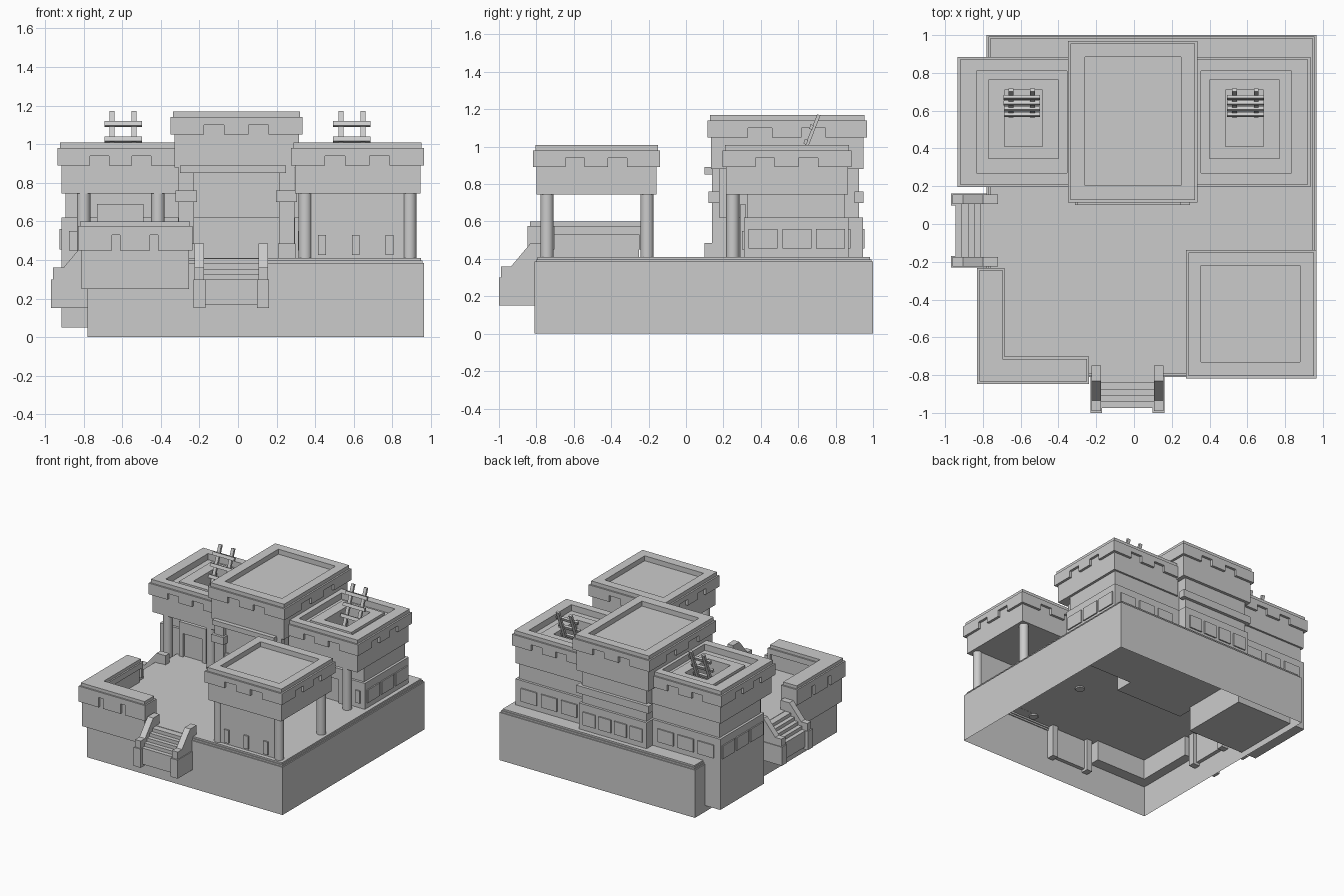
import bpy, bmesh, math
from mathutils import Matrix

if "Cube" in bpy.data.objects:
    bpy.data.objects.remove(bpy.data.objects["Cube"])


def finish(name, bm):
    bmesh.ops.recalc_face_normals(bm, faces=bm.faces)
    me = bpy.data.meshes.new(name)
    bm.to_mesh(me)
    bm.free()
    ob = bpy.data.objects.new(name, me)
    bpy.context.collection.objects.link(ob)
    return ob


def add_box(bm, x0, x1, y0, y1, z0, z1):
    m = Matrix.Translation(((x0 + x1) / 2, (y0 + y1) / 2, (z0 + z1) / 2)) @ \
        Matrix.Diagonal((x1 - x0, y1 - y0, z1 - z0, 1))
    return bmesh.ops.create_cube(bm, size=1, matrix=m)["verts"]


def boxes(name, *dims):
    bm = bmesh.new()
    for d in dims:
        add_box(bm, *d)
    return finish(name, bm)


def prism(name, pts, axis_fn, a, b):
    """Extrude a 2D profile from a to b; axis_fn maps (u, v, w) to xyz."""
    bm = bmesh.new()
    f = bm.faces.new([bm.verts.new(axis_fn(u, v, a)) for u, v in pts])
    ext = bmesh.ops.extrude_face_region(bm, geom=[f])["geom"]
    d = [q - p for p, q in zip(axis_fn(0, 0, a), axis_fn(0, 0, b))]
    bmesh.ops.translate(bm, vec=d, verts=[v for v in ext if isinstance(v, bmesh.types.BMVert)])
    return finish(name, bm)


def frame(name, rect, inner, z0, z1):
    """Hollow rectangular ring between an outer and an inner rectangle."""
    bm = bmesh.new()
    def loop(r, z):
        x0, x1, y0, y1 = r
        return [bm.verts.new((x, y, z)) for x, y in ((x0, y0), (x1, y0), (x1, y1), (x0, y1))]
    rings = [loop(rect, z0), loop(rect, z1), loop(inner, z1), loop(inner, z0)]
    for k in range(4):
        a, b = rings[k], rings[(k + 1) % 4]
        for i in range(4):
            j = (i + 1) % 4
            bm.faces.new((a[i], a[j], b[j], b[i]))
    return finish(name, bm)


def grow(r, d):
    return (r[0] - d, r[1] + d, r[2] - d, r[3] + d)


def tabs(name, r, z0, z1, cuts, sides="fblr", t=0.02):
    """Blocks hanging below a band, separated by notches."""
    x0, x1, y0, y1 = r
    dims = []
    for a, b in cuts:
        xa, xb = x0 + a * (x1 - x0), x0 + b * (x1 - x0)
        ya, yb = y0 + a * (y1 - y0), y0 + b * (y1 - y0)
        side = {"f": (xa, xb, y0, y0 + t), "b": (xa, xb, y1 - t, y1),
                "l": (x0, x0 + t, ya, yb), "r": (x1 - t, x1, ya, yb)}
        dims += [side[s] + (z0, z1) for s in sides]
    return boxes(name, *dims)


WIDE = ((0, .255), (.405, .59), (.74, 1))


def roof(name, r, inner, z0, z1, floor=True):
    """Overhanging block, notched band, stepped cap with sunken roof."""
    body = grow(r, -0.02)
    if floor:
        boxes(name + "_block", body + (z0, z1 - 0.04))
    frame(name + "_band", r, inner, z1 - 0.07, z1 - 0.03)
    tabs(name + "_band_tabs", r, z1 - 0.12, z1 - 0.07, WIDE)
    frame(name + "_cap", grow(r, -0.013), inner, z1 - 0.03, z1)


def column(name, x, y):
    bm = bmesh.new()
    bmesh.ops.create_cone(bm, cap_ends=True, segments=20, radius1=0.035, radius2=0.035,
                          depth=0.36, matrix=Matrix.Translation((x, y, 0.58)))
    ob = finish(name, bm)
    bpy.context.view_layer.objects.active = ob
    ob.select_set(True)
    bpy.ops.object.shade_smooth_by_angle()
    ob.select_set(False)


# Hollow base, open underneath, with two stepped ledges
bm = bmesh.new()
low = add_box(bm, -0.78, 0.965, -0.81, 1.0, 0, 0.385)
bm.faces.ensure_lookup_table()
bmesh.ops.delete(bm, geom=[f for f in bm.faces if f.calc_center_median().z < 0.01], context="FACES")
top = [f for f in bm.faces if f.calc_center_median().z > 0.38]
for _ in range(2):
    bmesh.ops.inset_region(bm, faces=top, thickness=0.012, depth=0)
    e = bmesh.ops.extrude_face_region(bm, geom=top)
    bmesh.ops.delete(bm, geom=top, context="FACES")
    top = [g for g in e["geom"] if isinstance(g, bmesh.types.BMFace)]
    bmesh.ops.translate(bm, vec=(0, 0, 0.013), verts=list({v for f in top for v in f.verts}))
finish("base", bm)

# Rear side towers
for s, side in ((-1, "left"), (1, "right")):
    def mx(a, b):
        return (a, b) if s > 0 else (-b, -a)
    n = side + "_tower"
    boxes(n + "_lower_wall", mx(0.28, 0.915) + (0.31, 0.87, 0.05 if s < 0 else 0.25, 0.62))
    boxes(n + "_upper_wall", mx(0.28, 0.895) + (0.33, 0.85, 0.62, 0.75))
    r, hatch = mx(0.28, 0.935) + (0.195, 0.885), mx(0.485, 0.685) + (0.41, 0.71)
    roof(n, r, mx(0.355, 0.835) + (0.27, 0.81), 0.745, 1.01, floor=False)
    frame(n + "_block", grow(r, -0.02), hatch, 0.745, 0.96)
    frame(n + "_hatch_rim", mx(0.40, 0.77) + (0.345, 0.765), hatch, 0.955, 0.98)
    boxes(n + "_hatch_floor", hatch + (0.75, 0.78))
    for x in (0.415, 0.80):
        column(n + "_column", s * x, 0.25)
    # Door surround and slit panels at the front
    c = 0.61 * s
    frame_z = ((c - .12, c + .12, 0.29, 0.32, 0.60, 0.69),
               (c - .12, c - .085, 0.29, 0.32, 0.41, 0.60),
               (c + .085, c + .12, 0.29, 0.32, 0.41, 0.60))
    boxes(n + "_doorway", *frame_z)
    boxes(n + "_slit_panels", *[(s * x - .02, s * x + .02, 0.30, 0.32, 0.45, 0.55) for x in (0.33, 0.855)])
    # Window panels on outer side and back
    boxes(n + "_side_windows", *[mx(0.91, 0.925) + (y, y + 0.155, 0.455, 0.56) for y in (0.335, 0.515, 0.695)])
    boxes(n + "_back_windows", *[mx(x, x + 0.14) + (0.865, 0.88, 0.455, 0.56) for x in (0.36, 0.54, 0.72)])
    # Leaning ladder through the hatch
    cx = (0.59 if s > 0 else -0.595)
    bm = bmesh.new()
    for dx in (-0.057, 0.057):
        add_box(bm, cx + dx - .013, cx + dx + .013, -.009, .009, -0.38, 0)
    for k in range(4):
        z = -0.075 - 0.085 * k
        add_box(bm, cx - .097, cx + .097, -.022, -.004, z - .013, z + .013)
    bmesh.ops.transform(bm, verts=bm.verts, matrix=Matrix.Translation((0, 0.71, 1.17)) @ Matrix.Rotation(-0.37, 4, "X"))
    finish(n + "_ladder", bm)

# Central tower
boxes("central_lower_wall", (-0.31, 0.295, 0.16, 0.945, 0.25, 0.62))
boxes("central_upper_wall", (-0.295, 0.28, 0.17, 0.925, 0.62, 0.90))
roof("central_tower", (-0.35, 0.335, 0.115, 0.968), (-0.26, 0.25, 0.205, 0.885), 0.88, 1.17)
boxes("central_lintel", (-0.30, 0.25, 0.10, 0.18, 0.85, 0.89))
for s in (-1, 1):
    c = -0.008 + s * 0.26
    boxes("central_pilaster", (c - .04, c + .04, 0.14, 0.18, 0.41, 0.88),
          (c - .055, c + .055, 0.12, 0.18, 0.70, 0.76),
          (c - .045, c + .045, 0.10, 0.18, 0.41, 0.485))
boxes("central_back_ledge", (-0.33, 0.315, 0.90, 0.95, 0.70, 0.76))
boxes("central_back_windows", *[(x, x + 0.11, 0.94, 0.955, 0.455, 0.56) for x in (-0.275, -0.135, 0.005, 0.145)])

# Front right tower: roof on four columns with a slit wall at the front
roof("front_tower", (0.275, 0.965, -0.818, -0.138), (0.355, 0.88, -0.73, -0.22), 0.745, 1.01)
for x in (0.348, 0.89):
    for y in (-0.743, -0.208):
        column("front_tower_column", x, y)
boxes("front_tower_wall", (0.34, 0.89, -0.76, -0.715, 0.41, 0.75))
boxes("front_tower_slit_panels", *[(x - .02, x + .02, -0.772, -0.75, 0.425, 0.53) for x in (0.435, 0.61, 0.785)])

# Front left corner wall: stacked L shapes with a notched band
def ell(name, d, z0, z1):
    x0, x1, y0, y1 = -0.83 + d, -0.237 - d, -0.847 + d, -0.232 - d
    t = 0.145 - 2 * d
    prism(name, [(x0, y0), (x1, y0), (x1, y0 + t), (x0 + t, y0 + t), (x0 + t, y1), (x0, y1)],
          lambda u, v, w: (u, v, w), z0, z1)
ell("corner_wall", 0.018, 0.25, 0.54)
ell("corner_wall_band", 0, 0.53, 0.575)
ell("corner_wall_cap", 0.012, 0.575, 0.60)
tabs("corner_wall_tabs", (-0.83, -0.237, -0.847, -0.232), 0.45, 0.53,
     ((0, .30), (.37, .63), (.70, 1)), "fl")
boxes("corner_wall_end_tabs", (-0.257, -0.237, -0.847, -0.702, 0.45, 0.53),
      (-0.83, -0.685, -0.252, -0.232, 0.45, 0.53))

# Two stairways; profile is (outward distance from wall, height)
cheek = [(-0.06, 0.15), (0.18, 0.15), (0.18, 0.36), (0.125, 0.36), (0.02, 0.485), (-0.06, 0.485)]
foot = [(0, 0.15), (0.19, 0.15), (0.19, 0.30), (0, 0.30)]
steps = [(-0.03, 0.17), (0.165, 0.17)]
for k in range(5):
    steps += [(0.165 - 0.033 * k, 0.30 + 0.027 * k), (0.132 - 0.033 * k, 0.30 + 0.027 * k)]
steps += [(-0.03, 0.408)]
for n, fn in (("front", lambda u, v, w: (w, -0.81 - u, v)),
              ("left", lambda u, v, w: (-0.78 - u, w, v))):
    prism(n + "_steps", steps, fn, -0.18, 0.11)
    for a in (-0.225, 0.105):
        prism(n + "_stair_cheek", cheek, fn, a, a + 0.05)
        prism(n + "_stair_foot", foot, fn, a - 0.006, a + 0.056)
